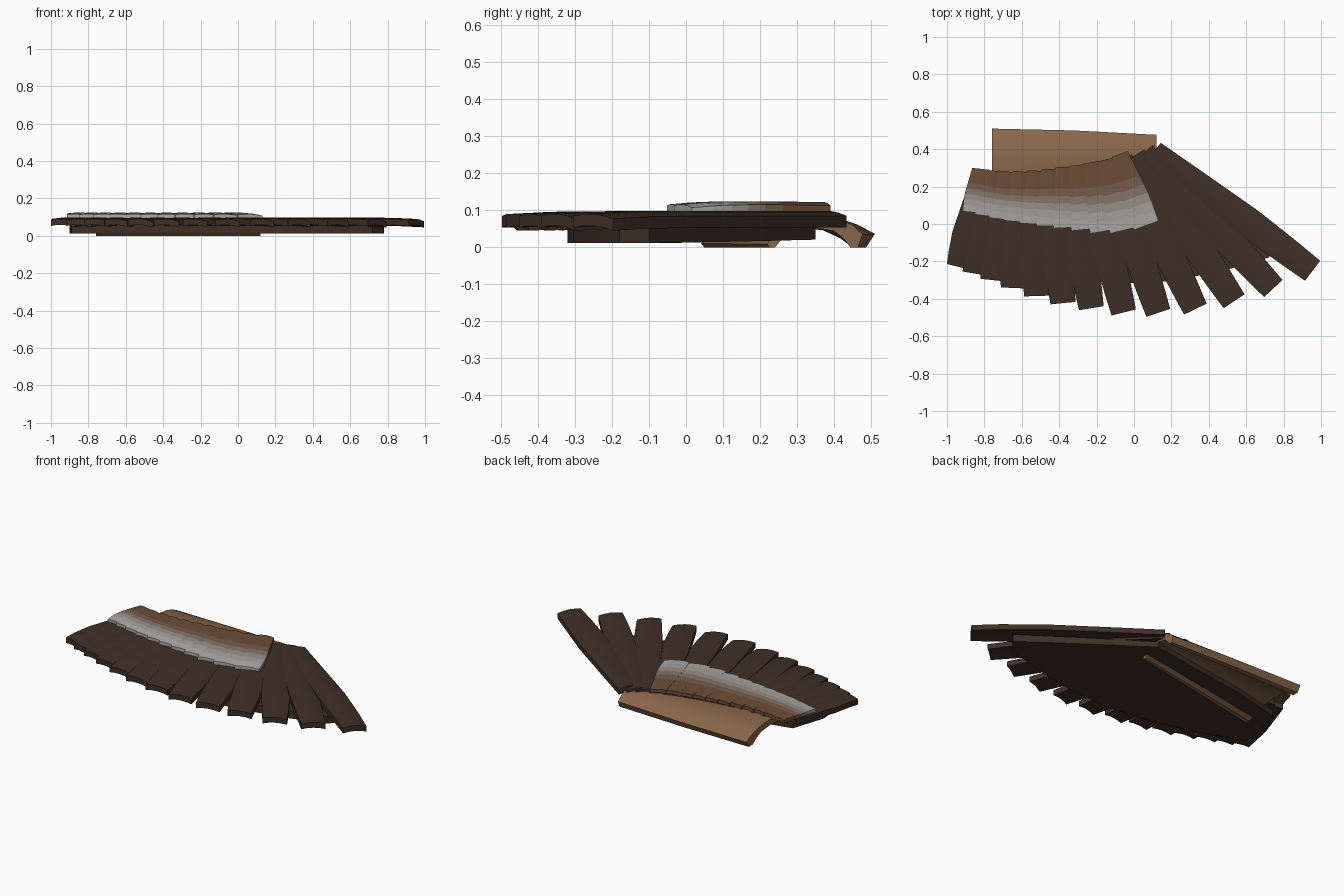
import bpy, bmesh, math
from mathutils import Vector

if "Cube" in bpy.data.objects:
    bpy.data.objects.remove(bpy.data.objects["Cube"])


def mat(name, r, g, b):
    m = bpy.data.materials.new(name)
    m.diffuse_color = (r, g, b, 1)
    m.use_nodes = True
    m.node_tree.nodes["Principled BSDF"].inputs["Base Color"].default_value = m.diffuse_color
    return m


DARK = mat("dark_brown", .05, .029, .02)
TAN = mat("tan", .25, .135, .07)
# brown to pale grey bands along the coverts
A, B = (.15, .075, .038), (.42, .41, .39)
BANDS = [mat("covert_band_%d" % i, *[a + (b - a) * f for a, b in zip(A, B)])
         for i, f in enumerate((0, .1, .3, .6, .85, 1))]


def finish(name, bm, mats, angle=35):
    bmesh.ops.recalc_face_normals(bm, faces=bm.faces)
    me = bpy.data.meshes.new(name)
    bm.to_mesh(me)
    bm.free()
    for m in mats:
        me.materials.append(m)
    ob = bpy.data.objects.new(name, me)
    bpy.context.collection.objects.link(ob)
    bpy.ops.object.select_all(action='DESELECT')
    ob.select_set(True)
    bpy.context.view_layer.objects.active = ob
    bpy.ops.object.shade_smooth_by_angle(angle=math.radians(angle))
    return ob


def loft(bm, rings, bands=None):
    """Skin closed rings together and cap both ends."""
    vs = [[bm.verts.new(p) for p in r] for r in rings]
    n = len(vs[0])
    for k in range(len(vs) - 1):
        for i in range(n):
            j = (i + 1) % n
            f = bm.faces.new((vs[k][i], vs[k][j], vs[k + 1][j], vs[k + 1][i]))
            f.material_index = bands[k] if bands else 0
    bm.faces.new(vs[0])
    f = bm.faces.new(vs[-1])
    f.material_index = bands[-1] if bands else 0


def feather(name, root, tip, shape, z, thick, camber, roll, mats, bands=None):
    """Cambered vane; shape lists (position, half width, drop)."""
    root, tip = Vector(root), Vector(tip)
    d = tip - root
    side = Vector((-d.y, d.x)).normalized()
    us = (-1, -.5, 0, .5, 1)
    rings = []
    for t, w, drop in shape:
        c = root + d * t
        top, low = [], []
        for u in us:
            p = c + side * (u * w)
            h = z - drop - camber * u * u - roll * u
            top.append((p.x, p.y, h))
            low.append((p.x, p.y, h - thick))
        rings.append(top + low[::-1])
    bm = bmesh.new()
    loft(bm, rings, bands)
    return finish(name, bm, mats)


# long flight feathers, outer tip to body
roots = [(.11, .39), (.06, .385), (.01, .37), (-.06, .35), (-.14, .33), (-.25, .30),
         (-.35, .28), (-.45, .265), (-.54, .25), (-.62, .24), (-.70, .22), (-.77, .21), (-.83, .20)]
tips = [(.955, -.25), (.745, -.345), (.535, -.413), (.328, -.455), (.13, -.475), (-.055, -.473),
        (-.228, -.45), (-.38, -.423), (-.52, -.385), (-.645, -.342), (-.755, -.30),
        (-.85, -.265), (-.935, -.23)]
for i, (r, t) in enumerate(zip(roots, tips)):
    feather("flight_feather_%d" % (i + 1), r, t,
            [(0, .055, 0), (.25, .066, 0), (.6, .08, 0), (.85, .074, .002), (1, .067, .008)],
            .098, .032, .009, .004, [DARK])

# short coverts lying on top
croots = [(-.075, .375), (-.15, .345), (-.225, .33), (-.30, .315), (-.375, .305), (-.45, .295),
          (-.525, .285), (-.60, .28), (-.675, .28), (-.75, .285), (-.82, .295)]
ctips = [(.065, -.008), (-.06, -.035), (-.165, -.04), (-.265, -.03), (-.36, -.02), (-.45, -.01),
         (-.54, .0), (-.625, .012), (-.705, .025), (-.78, .042), (-.845, .06)]
for i, (r, t) in enumerate(zip(croots, ctips)):
    feather("covert_%d" % (i + 1), r, t,
            [(0, .045, .002), (.35, .06, 0), (.48, .066, 0), (.6, .07, 0),
             (.72, .072, .001), (.85, .072, .003), (1, .07, .008)],
            .124, .02, .006, .003, BANDS, [0, 1, 2, 3, 4, 5])

# smooth panel under the flight feathers
outline = [(.12, .35), (.45, .13), (.78, -.1), (.72, -.18), (.46, -.255), (.19, -.305), (-.08, -.32),
           (-.38, -.285), (-.65, -.21), (-.89, -.12), (-.9, -.03), (-.84, .18), (-.55, .25), (-.2, .30)]
bm = bmesh.new()
loft(bm, [[(x, y, .012 + max(0, y) * .025) for x, y in outline], [(x, y, .055) for x, y in outline]])
finish("under_panel", bm, [DARK])

# arched arm along the leading edge, tapering outward
profile = [(0, .037), (.1, .062), (.22, .079), (.36, .088), (.5, .09), (.65, .084), (.8, .065),
           (.92, .036), (1, .01), (.98, 0), (.92, 0), (.86, .02), (.75, .041), (.5, .056), (.3, .047),
           (.2, .025), (.13, 0), (.05, 0)]
rings = []
for x, front, rear in ((-.76, .51, .04), (-.32, .50, .13), (.12, .477, .22)):
    s = .95 - .05 * x
    rings.append([(x, front + (rear - front) * v, z * s) for v, z in profile])
bm = bmesh.new()
loft(bm, rings)
finish("arm", bm, [TAN])
